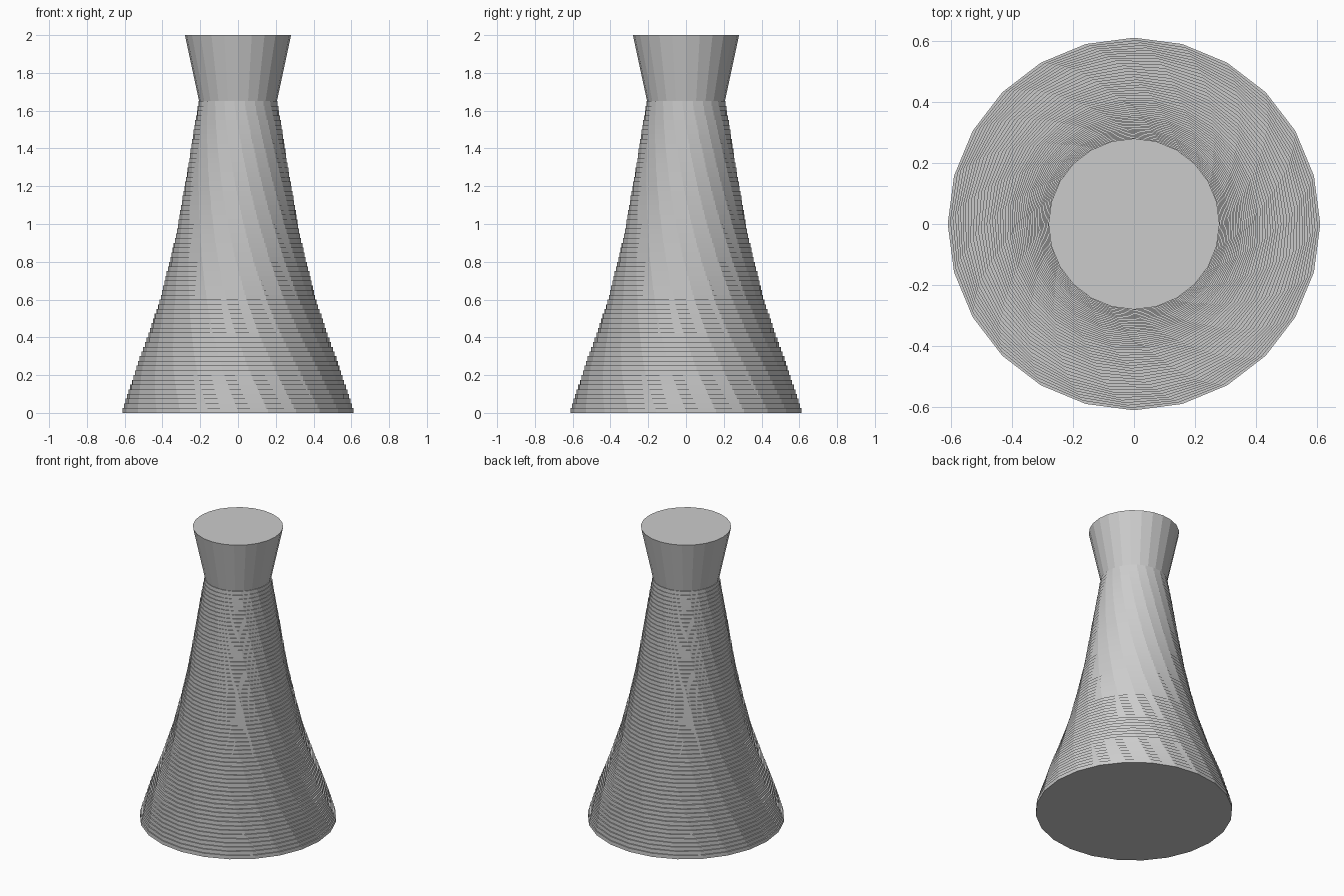
import bpy
import bmesh
from math import cos, sin, pi, radians
from mathutils import Matrix

SIDES = 24
LAYERS = 66
COLLAR_Z = 1.65
TOP_Z = 2.0
LAYER_H = COLLAR_Z / LAYERS
TWIST = radians(-1)

# Outline of the flared tower as (height, radius)
PROFILE = [(0, 0.612), (0.2, 0.55), (0.4, 0.475), (0.6, 0.41), (0.8, 0.358),
           (1.0, 0.315), (1.2, 0.28), (1.4, 0.248), (1.65, 0.206)]


def radius_at(z):
    for (z0, r0), (z1, r1) in zip(PROFILE, PROFILE[1:]):
        if z <= z1:
            return r0 + (r1 - r0) * (z - z0) / (z1 - z0)
    return PROFILE[-1][1]


def add_frustum(bm, z0, r0, z1, r1, turn=0.0):
    rings = []
    for z, r in ((z0, r0), (z1, r1)):
        angles = [turn + 2 * pi * i / SIDES for i in range(SIDES)]
        rings.append([bm.verts.new((r * cos(a), r * sin(a), z)) for a in angles])
    low, high = rings
    bm.faces.new(low[::-1])
    bm.faces.new(high)
    for i in range(SIDES):
        j = (i + 1) % SIDES
        bm.faces.new((low[i], low[j], high[j], high[i]))


def finish(bm, name, material):
    mesh = bpy.data.meshes.new(name)
    bm.to_mesh(mesh)
    bm.free()
    mesh.materials.append(material)
    obj = bpy.data.objects.new(name, mesh)
    bpy.context.collection.objects.link(obj)
    return obj


cube = bpy.data.objects.get("Cube")
if cube:
    bpy.data.objects.remove(cube, do_unlink=True)

grey = bpy.data.materials.new("light grey")
grey.use_nodes = True
colour = (0.6, 0.6, 0.6, 1)
grey.diffuse_color = colour
grey.node_tree.nodes["Principled BSDF"].inputs["Base Color"].default_value = colour

# Tower: thin stacked floors, each turned a little from the one below
bm = bmesh.new()
for n in range(LAYERS):
    z = n * LAYER_H
    r = radius_at(z)
    add_frustum(bm, z, r, z + LAYER_H, r, n * TWIST)
finish(bm, "twisted_tower", grey)

# Collar: flared crown on top
bm = bmesh.new()
add_frustum(bm, COLLAR_Z, 0.206, TOP_Z, 0.281)
finish(bm, "flared_collar", grey)
